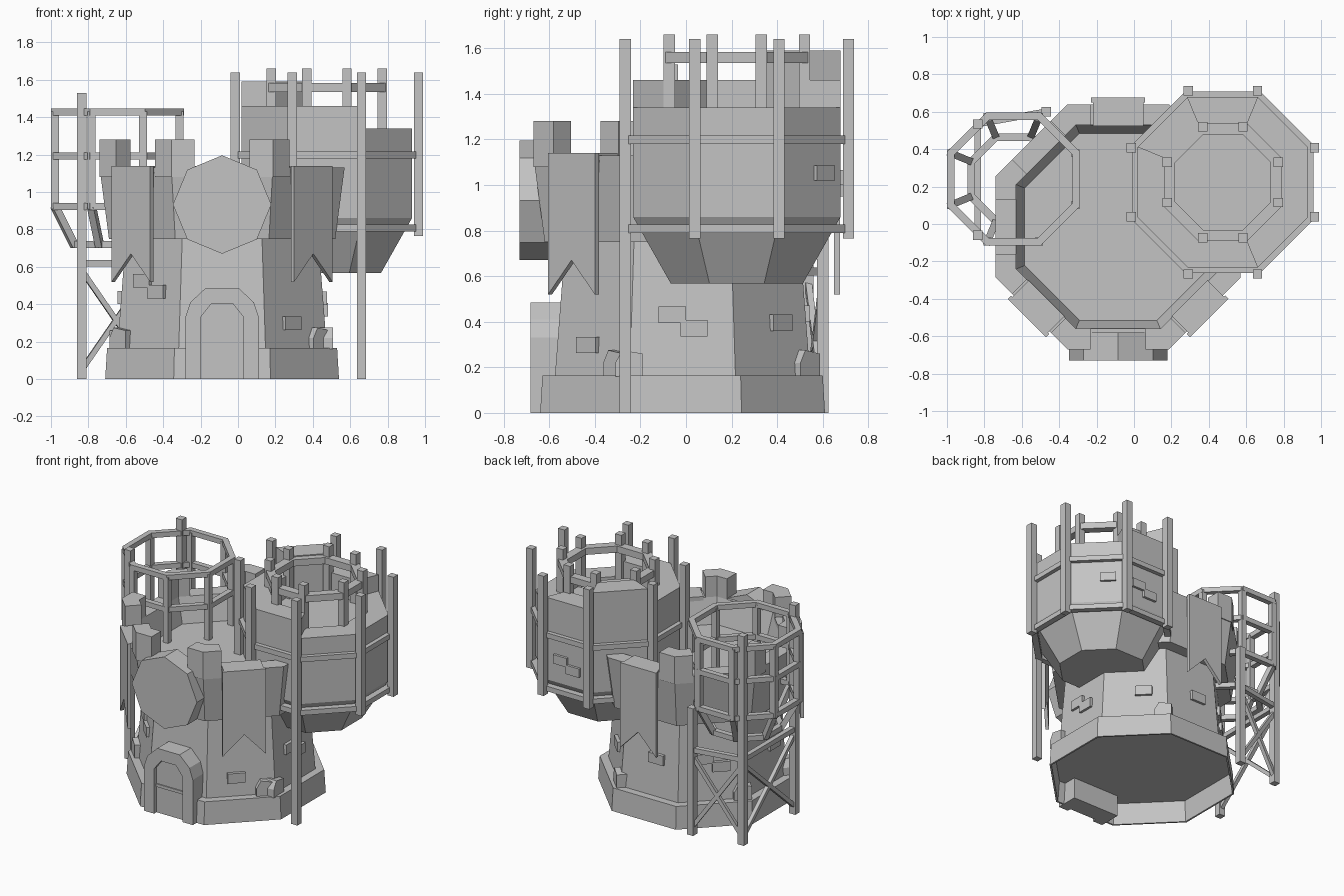
import bpy, bmesh
from math import sin, cos, pi, radians
from mathutils import Vector

if "Cube" in bpy.data.objects:
    bpy.data.objects.remove(bpy.data.objects["Cube"], do_unlink=True)

stone = bpy.data.materials.new("stone_grey")
stone.use_nodes = True
GREY = (0.55, 0.55, 0.55, 1)
stone.diffuse_color = GREY
stone.node_tree.nodes["Principled BSDF"].inputs["Base Color"].default_value = GREY

KEEP = Vector((-0.085, -0.015, 0))
TURRET = Vector((0.475, 0.223, 0))
SCAFFOLD = Vector((-0.645, 0.24, 0))
CORNER = cos(pi / 8)


def finish(name, bm):
    bmesh.ops.remove_doubles(bm, verts=bm.verts, dist=1e-5)
    bmesh.ops.recalc_face_normals(bm, faces=bm.faces)
    mesh = bpy.data.meshes.new(name)
    bm.to_mesh(mesh)
    bm.free()
    mesh.materials.append(stone)
    obj = bpy.data.objects.new(name, mesh)
    bpy.context.collection.objects.link(obj)
    return obj


def octo(centre, ap, z, k):
    a = pi / 8 + k * pi / 4
    return centre + Vector((cos(a) * ap / CORNER, sin(a) * ap / CORNER, z))


def lathe(name, centre, profile, closed=False):
    """Eight-sided solid from (apothem, z) points."""
    bm = bmesh.new()
    rows = [[bm.verts.new(octo(centre, r, z, k)) for k in range(8)] for r, z in profile]
    pairs = list(zip(rows, rows[1:])) + ([(rows[-1], rows[0])] if closed else [])
    for low, high in pairs:
        for k in range(8):
            j = (k + 1) % 8
            bm.faces.new((low[k], low[j], high[j], high[k]))
    bmesh.ops.dissolve_degenerate(bm, dist=1e-5, edges=bm.edges)
    return finish(name, bm)


def extrude(name, points, offset):
    bm = bmesh.new()
    a = [bm.verts.new(p) for p in points]
    b = [bm.verts.new(p + offset) for p in points]
    bm.faces.new(a)
    bm.faces.new(b)
    for i in range(len(a)):
        j = (i + 1) % len(a)
        bm.faces.new((a[i], a[j], b[j], b[i]))
    return finish(name, bm)


def plate(name, centre, degrees, outline, d0, d1):
    """Upright outline (sideways, z) spanning distances d0..d1 from a centre."""
    a = radians(degrees)
    n, u = Vector((cos(a), sin(a), 0)), Vector((-sin(a), cos(a), 0))
    pts = [centre + n * d0 + u * s + Vector((0, 0, z)) for s, z in outline]
    return extrude(name, pts, n * (d1 - d0))


def rect(s, z, w, h):
    return [(s - w / 2, z), (s + w / 2, z), (s + w / 2, z + h), (s - w / 2, z + h)]


def beam(name, a, b, t):
    a, b = Vector(a), Vector(b)
    q = (b - a).to_track_quat("Z", "Y")
    pts = [a + q @ Vector((x * t / 2, y * t / 2, 0)) for x, y in ((-1, -1), (1, -1), (1, 1), (-1, 1))]
    return extrude(name, pts, b - a)


def post(name, x, y, z0, z1, t=0.05):
    h = t / 2
    pts = [Vector((x + i * h, y + j * h, z0)) for i, j in ((-1, -1), (1, -1), (1, 1), (-1, 1))]
    return extrude(name, pts, Vector((0, 0, z1 - z0)))


def ring_points(side, ap):
    for i in (-1, 1):
        for j in (-1, 1):
            yield i * side, j * ap
            yield i * ap, j * side


# Keep: hollow foot, tapered wall, overhanging parapet and floor
lathe("keep_wall", KEEP, [(0, .16), (.6, .16), (.612, 0), (.625, 0), (.615, .165), (.56, .165),
                          (.515, .75), (.605, .75), (.655, 1.13), (.545, 1.13), (.5, .95), (0, .95)])

# Corner merlons wrapping the parapet
for k in (2, 3, 4, 5, 6):
    corner, inner = octo(KEEP, .655, 1.08, k), octo(KEEP, .545, 1.08, k)
    ends = []
    for step in (-1, 1):
        along = (octo(KEEP, .655, 1.08, k + step) - corner).normalized() * .125
        a = (k + .5 + step / 2) * pi / 4
        ends.append((corner + along, corner + along - Vector((cos(a), sin(a), 0)) * .11))
    extrude("merlon", [corner, ends[0][0], ends[0][1], inner, ends[1][1], ends[1][0]], Vector((0, 0, .2)))

# Swallow-tailed banners hung over the parapet
for deg in (-135, -45, 90):
    tails = [(-.145, 1.14), (-.145, .52), (0, .67), (.145, .52), (.145, 1.14)]
    plate("banner", KEEP, deg, tails, .665, .69)
    plate("banner_cap", KEEP, deg, rect(0, 1.1, .27, .04), .54, .67)

# Eight-sided shield over the gate
plate("shield", KEEP, -90,
      [(.263 * sin(k * pi / 4), .933 + .263 * cos(k * pi / 4)) for k in range(8)], .565, .715)

# Gate: arch, door and crossbar
arch = [(-.197, 0), (-.197, .33), (-.17, .41), (-.09, .485), (.09, .485), (.17, .41), (.197, .33), (.197, 0)]
opening = [(.115, 0), (.115, .33), (.06, .4), (-.06, .4), (-.115, .33), (-.115, 0)]
plate("gate_arch", KEEP, -90, arch + opening, .5, .668)
plate("gate_door", KEEP, -90, opening, .5, .64)
plate("gate_bar", KEEP, -90, rect(0, .19, .23, .022), .6, .648)

# Raised bricks on the wall: angle, sideways, z
for deg, s, z in ((-135, -.06, .49), (-135, .05, .43), (-45, -.03, .262), (0, -.045, .395), (0, .05, .335),
                  (45, .06, .36), (90, .05, .4), (135, -.05, .43), (135, .06, .37), (180, .1, .4)):
    face = .56 - (z - .165) * .077
    plate("brick", KEEP, deg, rect(s, z, .12, .072), face - .04, face + .018)

# Fallen stones on the foot ledge
for deg, s in ((-45, .16), (0, -.235), (45, .2), (-135, -.2), (135, .2)):
    lump = [(s - .06, .16), (s + .06, .16), (s + .06, .26), (s - .03, .275), (s - .06, .22)]
    plate("ledge_stone", KEEP, deg, lump, .5, .592)

# Turret: bracket cone, wall and hoops
lathe("turret_body", TURRET, [(0, .568), (.29, .568), (.455, .86), (.455, 1.3), (0, 1.3)])
for z in (.79, 1.18):
    lathe("turret_hoop", TURRET, [(.44, z), (.485, z), (.485, z + .037), (.44, z + .037)], True)

# Uneven wall tops, one block for each side, counter-clockwise from the right
for k, top in enumerate((1.34, 1.34, 1.46, 1.59, 1.46, 1.46, 1.46, 1.34)):
    pts = [octo(TURRET, r, 1.29, k + c) for r, c in ((.455, -1), (.455, 0), (.3, 0), (.3, -1))]
    extrude("turret_top", pts, Vector((0, 0, top - 1.29)))

# Turret posts, one reaching the ground, and the crown
for x, y in ring_points(.185, .49):
    foot = 0 if x > 0 and y < -.4 else .765
    post("turret_post", TURRET.x + x, TURRET.y + y, foot, 1.64)
for x, y in ring_points(.108, .297):
    post("crown_post", TURRET.x + x, TURRET.y + y, 1.3, 1.66)
lathe("crown_ring", TURRET, [(.255, 1.535), (.315, 1.535), (.315, 1.583), (.255, 1.583)], True)

for deg, s, z in ((45, .08, 1.02), (90, -.06, 1.0), (90, .04, .95), (135, 0, 1.0)):
    plate("turret_brick", TURRET, deg, rect(s, z, .11, .065), .42, .473)

# Scaffold tower: octagonal hoops, uprights and sloping feet
for ap, z in ((.355, 1.41), (.355, 1.175), (.355, .905), (.245, .7)):
    lathe("scaffold_hoop", SCAFFOLD, [(ap - .04, z), (ap, z), (ap, z + .037), (ap - .04, z + .037)], True)
for k in range(8):
    top = octo(SCAFFOLD, .333, 1.43, k)
    post("scaffold_upright", top.x, top.y, .91, 1.43, .042)
    beam("scaffold_strut", octo(SCAFFOLD, .335, .925, k), octo(SCAFFOLD, .228, .71, k), .038)

# Scaffold legs with crossed braces
legs = [(-.835, -.06, 1.53), (-.835, .535, 1.53), (-.47, .6, .93)]
for x, y, top in legs:
    post("scaffold_leg", x, y, 0, top)
for (ax, ay, _), (bx, by, _) in zip(legs, legs[1:]):
    beam("leg_rail", (ax, ay, .62), (bx, by, .62), .035)
    beam("leg_brace", (ax, ay, .05), (bx, by, .58), .028)
    beam("leg_brace", (ax, ay, .58), (bx, by, .05), .028)
